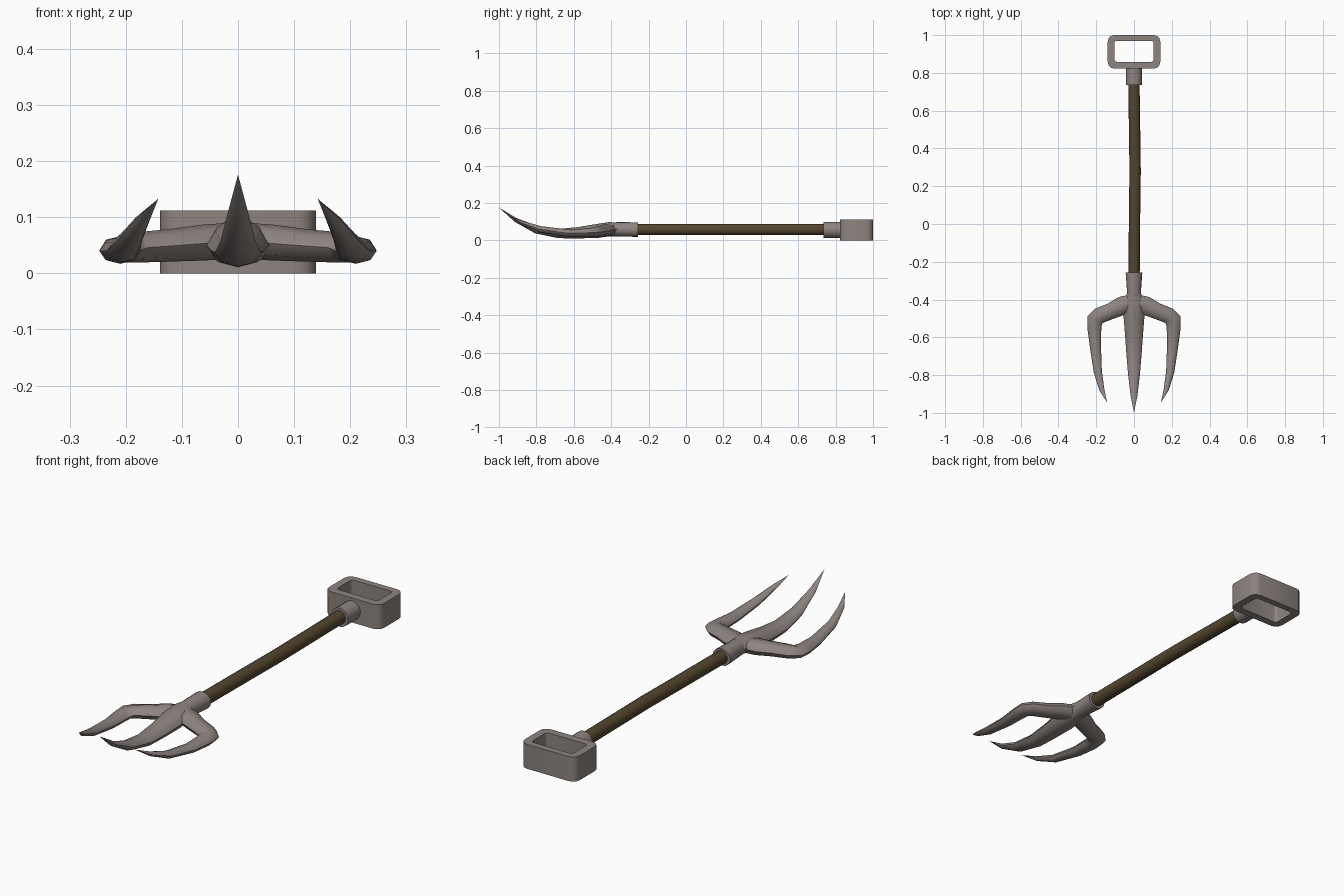
import bpy, bmesh, math
from mathutils import Vector

if "Cube" in bpy.data.objects:
    bpy.data.objects.remove(bpy.data.objects["Cube"])


def material(name, rgb):
    m = bpy.data.materials.new(name)
    m.diffuse_color = (*rgb, 1)
    m.use_nodes = True
    m.node_tree.nodes["Principled BSDF"].inputs["Base Color"].default_value = m.diffuse_color
    return m


METAL = material("dull steel", (0.27, 0.232, 0.215))
WOOD = material("dark wood", (0.088, 0.06, 0.028))


def finish(name, bm, mat, angle=50):
    bmesh.ops.recalc_face_normals(bm, faces=bm.faces[:])
    me = bpy.data.meshes.new(name)
    bm.to_mesh(me)
    bm.free()
    me.materials.append(mat)
    ob = bpy.data.objects.new(name, me)
    bpy.context.collection.objects.link(ob)
    bpy.ops.object.select_all(action='DESELECT')
    ob.select_set(True)
    bpy.context.view_layer.objects.active = ob
    bpy.ops.object.shade_smooth_by_angle(angle=math.radians(angle))
    return ob


def sweep(name, stations, mat, sides=8, mirror=1, angle=50):
    """Tube through (x, y, z, half width, half height); zero width makes a point."""
    bm = bmesh.new()
    pts = [Vector((s[0] * mirror, s[1], s[2])) for s in stations]
    rings = []
    for i, s in enumerate(stations):
        if s[3] == 0:
            rings.append([bm.verts.new(pts[i])])
            continue
        a, b = pts[max(i - 1, 0)], pts[min(i + 1, len(pts) - 1)]
        t = Vector((0, 0, 0))
        if pts[i] != a:
            t += (pts[i] - a).normalized()
        if pts[i] != b:
            t += (b - pts[i]).normalized()
        side = t.cross(Vector((0, 0, 1))).normalized()
        up = side.cross(t).normalized()
        rings.append([bm.verts.new(pts[i] + side * s[3] * math.cos(k * math.tau / sides)
                                   + up * s[4] * math.sin(k * math.tau / sides))
                      for k in range(sides)])
    for r, q in zip(rings, rings[1:]):
        for k in range(sides):
            n = (k + 1) % sides
            if len(q) == 1:
                bm.faces.new((r[k], r[n], q[0]))
            else:
                bm.faces.new((r[k], r[n], q[n], q[k]))
    for r in (rings[0], rings[-1]):
        if len(r) > 1:
            bm.faces.new(r)
    return finish(name, bm, mat, angle)


def rounded_rect(x, y0, y1, r, seg=3):
    out = []
    for cx, cy, a0 in ((x - r, y1 - r, 0), (-x + r, y1 - r, 90),
                       (-x + r, y0 + r, 180), (x - r, y0 + r, 270)):
        for k in range(seg + 1):
            a = math.radians(a0 + 90 * k / seg)
            out.append((cx + r * math.cos(a), cy + r * math.sin(a)))
    return out


# D-shaped grip: a rounded rectangular band
bm = bmesh.new()
outer = rounded_rect(0.139, 0.823, 1.0, 0.034)
inner = rounded_rect(0.104, 0.858, 0.97, 0.014)
loops = [[bm.verts.new((x, y, z)) for x, y in prof]
         for prof, z in ((outer, 0), (outer, 0.112), (inner, 0.112), (inner, 0))]
n = len(outer)
for i in range(4):
    a, b = loops[i], loops[(i + 1) % 4]
    for k in range(n):
        bm.faces.new((a[k], a[(k + 1) % n], b[(k + 1) % n], b[k]))
finish("grip", bm, METAL)

# Grip socket
sweep("grip_socket", [(0, 0.735, 0.057, 0.043, 0.043), (0, 0.835, 0.057, 0.043, 0.043)],
      METAL, sides=16)

# Slightly bowed wooden shaft
sweep("shaft", [(-0.001, 0.78, 0.058, 0.03, 0.03), (0.003, 0.5, 0.058, 0.03, 0.03),
                (0.006, 0.28, 0.058, 0.03, 0.03), (0.003, 0.05, 0.058, 0.03, 0.03),
                (0, -0.3, 0.058, 0.03, 0.03)], WOOD, sides=16)

# Fork socket running into the hub
sweep("fork_socket", [(0, -0.257, 0.058, 0.044, 0.039), (0, -0.37, 0.06, 0.036, 0.038),
                      (0, -0.42, 0.056, 0.036, 0.034)], METAL, sides=16)

# Middle tine, curving up to a point
sweep("middle_tine", [
    (0, -0.36, 0.062, 0.035, 0.034), (0, -0.41, 0.06, 0.052, 0.038),
    (0, -0.48, 0.05, 0.056, 0.037), (0, -0.58, 0.041, 0.048, 0.03),
    (0, -0.68, 0.037, 0.041, 0.025), (0, -0.80, 0.058, 0.031, 0.021),
    (0, -0.91, 0.109, 0.018, 0.011), (0, -1.0, 0.176, 0, 0)], METAL)

# Outer tines: shoulder arm, elbow, then an inward-curving point
for label, m in (("right_tine", 1), ("left_tine", -1)):
    sweep(label, [
        (0.0, -0.405, 0.059, 0.036, 0.032), (0.06, -0.432, 0.055, 0.05, 0.032),
        (0.12, -0.46, 0.05, 0.043, 0.029), (0.183, -0.485, 0.046, 0.043, 0.027),
        (0.207, -0.507, 0.043, 0.043, 0.024), (0.21, -0.55, 0.04, 0.037, 0.023),
        (0.205, -0.64, 0.04, 0.03, 0.02), (0.192, -0.78, 0.06, 0.022, 0.017),
        (0.171, -0.875, 0.094, 0.014, 0.01), (0.142, -0.947, 0.133, 0, 0)],
        METAL, mirror=m)
